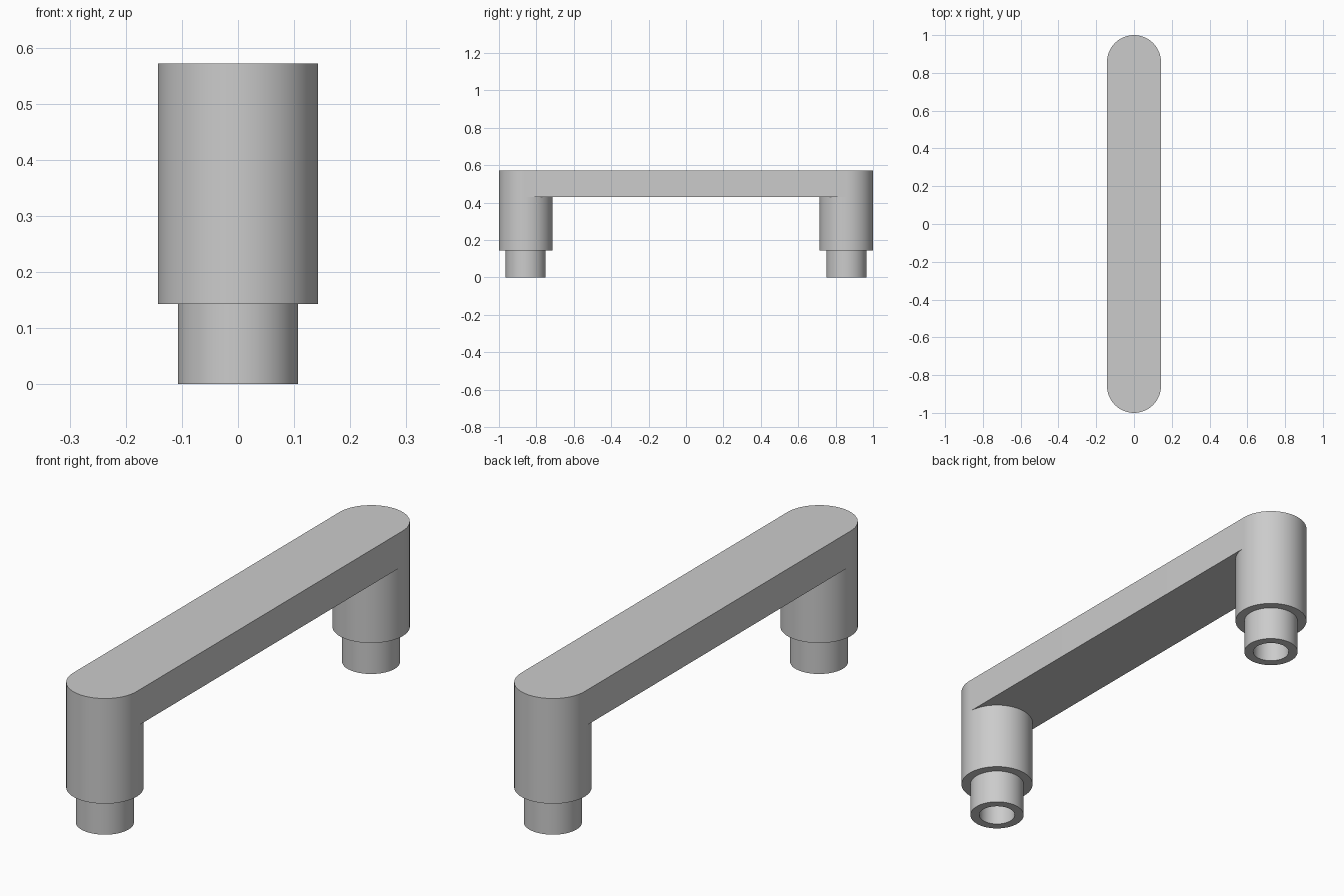
import bpy
import bmesh
import math

if "Cube" in bpy.data.objects:
    bpy.data.objects.remove(bpy.data.objects["Cube"], do_unlink=True)

U = 1 / 28            # design unit: the handle is 56 units long
LEG_Y = 24 * U        # leg centre distance from the middle
RADIUS = 4 * U
BAR_BOTTOM, BAR_TOP = 12 * U, 16 * U
SIDES = 64

grey = bpy.data.materials.new("light_grey")
grey.use_nodes = True
colour = (0.6, 0.6, 0.6, 1)
grey.diffuse_color = colour
grey.node_tree.nodes["Principled BSDF"].inputs["Base Color"].default_value = colour


def finish(name, bm):
    bmesh.ops.recalc_face_normals(bm, faces=bm.faces)
    mesh = bpy.data.meshes.new(name)
    bm.to_mesh(mesh)
    bm.free()
    mesh.materials.append(grey)
    obj = bpy.data.objects.new(name, mesh)
    bpy.context.collection.objects.link(obj)
    bpy.ops.object.select_all(action="DESELECT")
    obj.select_set(True)
    bpy.context.view_layer.objects.active = obj
    bpy.ops.object.shade_smooth_by_angle(angle=math.radians(30))
    return obj


# Grip bar: a straight bar with fully rounded ends
bm = bmesh.new()
outline = []
for end in (1, -1):
    for i in range(SIDES // 2 + 1):
        a = 2 * math.pi * i / SIDES
        outline.append(bm.verts.new((end * RADIUS * math.cos(a),
                                     end * (LEG_Y + RADIUS * math.sin(a)),
                                     BAR_BOTTOM)))
base = bm.faces.new(outline)
top = bmesh.ops.extrude_face_region(bm, geom=[base], use_keep_orig=True)
bmesh.ops.translate(bm, vec=(0, 0, BAR_TOP - BAR_BOTTOM),
                    verts=[v for v in top["geom"] if isinstance(v, bmesh.types.BMVert)])
finish("grip_bar", bm)


# Legs: stepped round posts with a blind screw hole in the narrow foot
def leg(name, y):
    bm = bmesh.new()
    profile = [(4, 12), (4, 4), (3, 4), (3, 0), (2, 0), (2, 10), (0, 10)]
    verts = [bm.verts.new((r * U, 0, z * U)) for r, z in profile]
    edges = [bm.edges.new(pair) for pair in zip(verts, verts[1:])]
    bmesh.ops.spin(bm, geom=verts + edges, cent=(0, 0, 0), axis=(0, 0, 1),
                   angle=2 * math.pi, steps=SIDES)
    bmesh.ops.remove_doubles(bm, verts=bm.verts, dist=1e-5)
    obj = finish(name, bm)
    obj.location.y = y


leg("front_leg", -LEG_Y)
leg("back_leg", LEG_Y)
